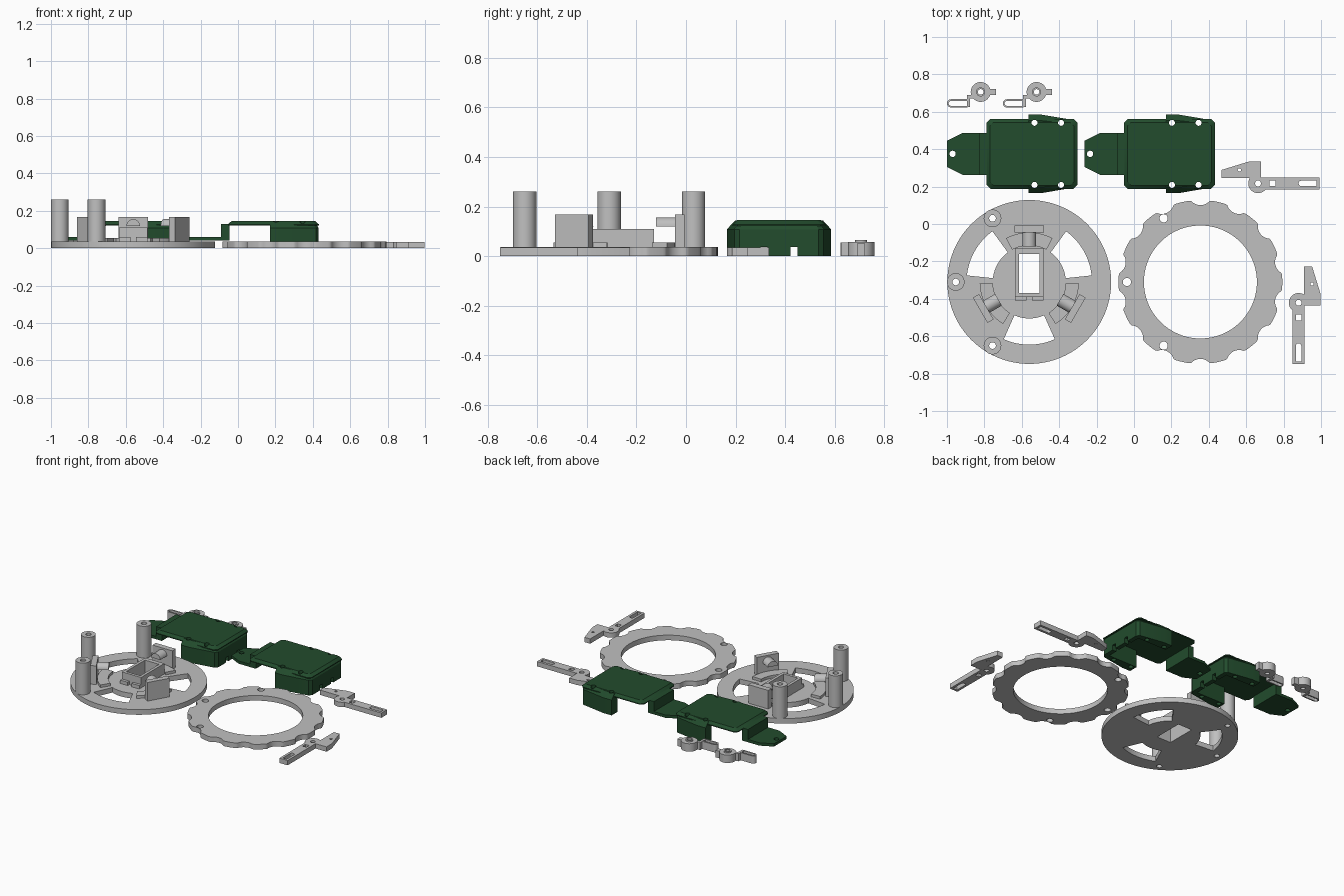
import bpy, bmesh, math
from mathutils import Matrix, Vector

if "Cube" in bpy.data.objects:
    bpy.data.objects.remove(bpy.data.objects["Cube"])


def material(name, rgb):
    m = bpy.data.materials.new(name)
    m.diffuse_color = (*rgb, 1)
    m.use_nodes = True
    m.node_tree.nodes["Principled BSDF"].inputs["Base Color"].default_value = m.diffuse_color
    return m


GREY = material("grey_plastic", (0.53, 0.53, 0.53))
GREEN = material("dark_green_plastic", (0.016, 0.072, 0.026))


def circle(x, y, r, n=40):
    return arc(x, y, r, 0, 360 - 360 / n, n)


def arc(x, y, r, a0, a1, n=16):
    angs = [math.radians(a0 + (a1 - a0) * i / (n - 1)) for i in range(n)]
    return [(x + r * math.cos(a), y + r * math.sin(a)) for a in angs]


def sector(x, y, r0, r1, a, half):
    return arc(x, y, r1, a - half, a + half) + arc(x, y, r0, a + half, a - half)


def rect(x0, x1, y0, y1):
    return [(x0, y0), (x1, y0), (x1, y1), (x0, y1)]


def finish(ob, mat):
    ob.data.materials.clear()
    ob.data.materials.append(mat)
    bpy.ops.object.select_all(action='DESELECT')
    ob.select_set(True)
    bpy.context.view_layer.objects.active = ob
    bpy.ops.object.shade_smooth_by_angle(angle=math.radians(30))
    return ob


def plate(name, loops, z0, z1, mat=GREY, matrix=Matrix()):
    """Flat extrusion: the first loop is the outline, the others are holes."""
    cu = bpy.data.curves.new(name, 'CURVE')
    cu.dimensions, cu.fill_mode, cu.extrude = '2D', 'BOTH', (z1 - z0) / 2
    for pts in loops:
        sp = cu.splines.new('POLY')
        sp.points.add(len(pts) - 1)
        for p, c in zip(sp.points, pts):
            p.co = (c[0], c[1], 0, 1)
        sp.use_cyclic_u = True
    tmp = bpy.data.objects.new("tmp", cu)
    bpy.context.collection.objects.link(tmp)
    dg = bpy.context.evaluated_depsgraph_get()
    me = bpy.data.meshes.new_from_object(tmp.evaluated_get(dg))
    bpy.data.objects.remove(tmp)
    bm = bmesh.new()
    bm.from_mesh(me)
    bmesh.ops.remove_doubles(bm, verts=bm.verts, dist=1e-5)
    bmesh.ops.transform(bm, matrix=matrix @ Matrix.Translation((0, 0, (z0 + z1) / 2)), verts=bm.verts)
    bmesh.ops.recalc_face_normals(bm, faces=bm.faces)
    bm.to_mesh(me)
    bm.free()
    me.name = name
    ob = bpy.data.objects.new(name, me)
    bpy.context.collection.objects.link(ob)
    return finish(ob, mat)


def loft(name, sections, mat=GREEN):
    """Solid through stacked outlines given as (points, z)."""
    bm = bmesh.new()
    rings = [[bm.verts.new((x, y, z)) for x, y in pts] for pts, z in sections]
    n = len(rings[0])
    for a, b in zip(rings, rings[1:]):
        for i in range(n):
            bm.faces.new((a[i], a[(i + 1) % n], b[(i + 1) % n], b[i]))
    bm.faces.new(rings[0][::-1])
    bm.faces.new(rings[-1])
    bmesh.ops.recalc_face_normals(bm, faces=bm.faces)
    me = bpy.data.meshes.new(name)
    bm.to_mesh(me)
    bm.free()
    ob = bpy.data.objects.new(name, me)
    bpy.context.collection.objects.link(ob)
    return finish(ob, mat)


def boolean(ob, other, op):
    mod = ob.modifiers.new("bool", 'BOOLEAN')
    mod.object, mod.operation, mod.solver = other, op, 'EXACT'
    bpy.context.view_layer.objects.active = ob
    bpy.ops.object.modifier_apply(modifier=mod.name)
    bpy.data.objects.remove(other)


# Base disc with three windows, centre opening and post holes
CX, CY, R = -0.56, -0.31, 0.438
posts = [(CX + 0.393 * math.cos(math.radians(a)), CY + 0.393 * math.sin(math.radians(a)))
         for a in (120, 180, 240)]
opening = rect(CX - 0.055, CX + 0.055, -0.37, -0.16)
plate("base_disc", [circle(CX, CY, R, 96), opening]
      + [sector(CX, CY, 0.195, 0.335, a, 24) for a in (30, 150, 270)]
      + [circle(x, y, 0.018, 20) for x, y in posts], 0, 0.036)
for x, y in posts:
    plate("post", [circle(x, y, 0.047), circle(x, y, 0.018, 20)], 0.036, 0.26)

# Centre box around the opening, with a split front wall
plate("centre_box", [rect(CX - 0.075, CX + 0.075, -0.39, -0.13), opening], 0.036, 0.11)
for s in (-1, 1):
    x = CX + s * 0.045
    plate("box_lip", [rect(x - 0.03, x + 0.03, -0.41, -0.39)], 0.036, 0.06)

# Roller holders: curved foot, upright and half-round stub
for a in (90, 210, 330):
    t = math.radians(a)
    plate("holder_foot", [sector(CX, CY, 0.195, 0.265, a, 28)], 0.036, 0.055)
    M = Matrix.Translation((CX, CY, 0)) @ Matrix.Rotation(t, 4, 'Z')
    plate("holder_upright", [rect(0.265, 0.303, -0.078, 0.078)], 0.036, 0.167, GREY, M)
    side = Matrix(((0, 0, 1, 0), (1, 0, 0, 0), (0, 1, 0, 0), (0, 0, 0, 1)))
    plate("holder_stub", [arc(0, 0.12, 0.036, 0, 180)], 0.19, 0.266, GREY, M @ side)

# Scalloped ring: fourteen round bites in the rim
RX, BITE, D = 0.355, 0.067, 0.478
rim, step = [], math.tau / 14
for i in range(14 * 20):
    a = math.tau * i / 280
    phi = (a - math.pi / 2 + step / 2) % step - step / 2
    k = BITE ** 2 - (D * math.sin(phi)) ** 2
    r = min(R, D * math.cos(phi) - math.sqrt(k)) if k > 0 else R
    rim.append((RX + r * math.cos(a), CY + r * math.sin(a)))
shift = RX - CX
plate("scalloped_ring", [rim, circle(RX, CY, 0.302, 96)]
      + [circle(x + shift, y, 0.022, 20) for x, y in posts], 0, 0.036)

# Two levers: round pivot, slotted bar and hooked arm
for x, y, a in ((0.663, 0.217, 0), (0.88, -0.421, -90)):
    M = Matrix.Translation((x, y, 0)) @ Matrix.Rotation(math.radians(a), 4, 'Z')
    outline = [(-0.195, 0.028), (-0.045, 0.028)] + arc(0, 0, 0.052, 150, 321, 20) \
        + [(0.328, -0.032), (0.328, 0.032), (0.016, 0.032), (0.016, 0.118),
           (-0.045, 0.118), (-0.195, 0.072)]
    slot = arc(0.232, 0, 0.015, 90, 270, 8) + rect(0.312, 0.313, -0.015, 0.015)[1:3]
    plate("lever", [outline, circle(0, 0, 0.016, 20), circle(-0.1, 0.072, 0.009, 12),
                    rect(0.062, 0.094, -0.015, 0.015), slot], 0, 0.034, GREY, M)

# Two spring clips: pivot, tab, stem and looped spring
for dx in (0, 0.299):
    x, y = -0.82 + dx, 0.706
    plate("clip_pivot", [circle(x, y, 0.053), circle(x, y, 0.015, 20)], 0, 0.056)
    plate("clip_collar", [circle(x, y, 0.024, 24), circle(x, y, 0.015, 20)], 0.056, 0.065)
    plate("clip_tab", [rect(x + 0.05, x + 0.083, y - 0.016, y + 0.016)], 0, 0.05)
    plate("clip_stem", [[(x - 0.073, 0.625), (x - 0.057, 0.625), (x - 0.057, 0.672),
                         (x - 0.03, 0.672), (x - 0.045, 0.69), (x - 0.073, 0.69)]], 0, 0.054)
    xl, yc = x - 0.158, 0.645
    outer = arc(xl, yc, 0.022, 90, 270) + [(x - 0.07, yc - 0.022), (x - 0.07, yc + 0.022)]
    inner = arc(xl, yc, 0.013, 90, 270) + [(x - 0.074, yc - 0.013), (x - 0.074, yc + 0.013)]
    plate("clip_spring", [outer, inner], 0, 0.054)


# Two green covers: bevelled lid, flared skirt, step and tongue
def lid_outline(d, c=0.02):
    x0, x1, w = -0.053 + d, 0.432 - d, 0.187 - d
    return [(x0 + c, -w), (x1 - c, -w), (x1, c - w), (x1, w - c),
            (x1 - c, w), (x0 + c, w), (x0, w - c), (x0, c - w)]


def skirt_outline(w0, w1, x1):
    return [(0.172, -w0), (0.238, -w0), (x1 - 0.015, -w1), (x1, 0.02 - w1),
            (x1, w1 - 0.02), (x1 - 0.015, w1), (0.238, w0), (0.172, w0)]


for dx in (0, -0.735):
    cover = loft("cover", [(lid_outline(0), 0.122), (lid_outline(0), 0.128), (lid_outline(0.018), 0.145)])
    wide = skirt_outline(0.21, 0.18, 0.431)
    skirt = loft("skirt", [(wide, 0), (wide, 0.108), (skirt_outline(0.178, 0.16, 0.41), 0.143)])
    boolean(cover, skirt, 'UNION')
    boolean(cover, plate("cutter", [rect(0.1, 0.40, -0.145, 0.145)], -0.05, 0.122), 'DIFFERENCE')
    for s in (-1, 1):
        boolean(cover, plate("cutter", [rect(0.38, 0.5, s * 0.06 - 0.014, s * 0.06 + 0.014)], -0.05, 0.036), 'DIFFERENCE')
        for hx in (0.203, 0.345):
            boolean(cover, plate("cutter", [circle(hx, s * 0.166, 0.016, 20)], -0.05, 0.2), 'DIFFERENCE')
    finish(cover, GREEN)
    cover.location = (dx, 0.375, 0)
    M = Matrix.Translation((dx, 0.375, 0))
    plate("cover_step", [rect(-0.09, -0.045, -0.112, 0.112)], 0.04, 0.13, GREEN, M)
    plate("cover_tongue", [[(-0.265, -0.07), (-0.18, -0.112), (-0.09, -0.112), (-0.09, 0.112),
                            (-0.18, 0.112), (-0.265, 0.07)], circle(-0.235, 0, 0.017, 20)],
          0.04, 0.06, GREEN, M)
